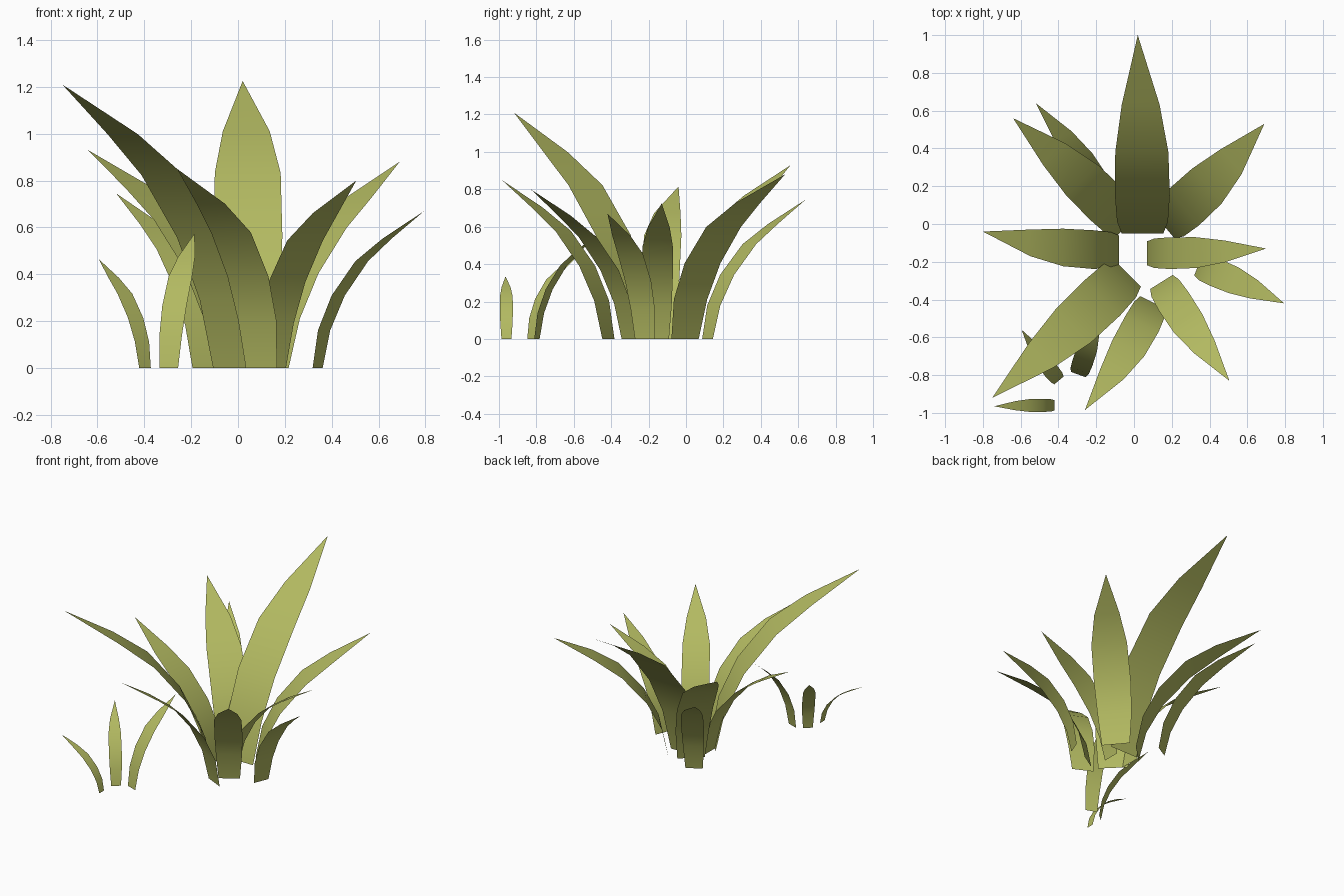
import bpy, math
from mathutils import Vector

if "Cube" in bpy.data.objects:
    bpy.data.objects.remove(bpy.data.objects["Cube"])

green = bpy.data.materials.new("leaf_green")
green.diffuse_color = (0.45, 0.49, 0.12, 1)
green.use_nodes = True
green.node_tree.nodes["Principled BSDF"].inputs["Base Color"].default_value = green.diffuse_color

# shared leaf outline: (fraction of reach, fraction of height, fraction of width)
OUTLINE = [(0, 0, .76), (.06, .24, .93), (.19, .46, 1), (.41, .68, .97), (.65, .825, .69), (1, 1, 0)]


def leaf(name, base, tip, height, width, yaw):
    """Flat strip that rises from base, arches over and ends in a point at tip."""
    a = math.radians(yaw)
    fwd = Vector((math.cos(a), math.sin(a), 0))
    side = Vector((math.sin(a), -math.cos(a), 0))
    b = Vector((*base, 0))
    d = Vector((*tip, 0)) - b
    reach, drift = d.dot(fwd), d.dot(side)
    verts, faces = [], []
    for r, z, w in OUTLINE:
        c = b + fwd * reach * r + side * drift * r ** 2.2 + Vector((0, 0, height * z))
        if w:
            verts += [c - side * width * w / 2, c + side * width * w / 2]
        else:
            verts.append(c)
    n = len(OUTLINE) - 2
    for i in range(n):
        j = 2 * i
        faces.append((j, j + 1, j + 3, j + 2))
    faces.append((2 * n, 2 * n + 1, 2 * n + 2))
    me = bpy.data.meshes.new(name)
    me.from_pydata(verts, [], faces)
    me.materials.append(green)
    me.shade_smooth()
    ob = bpy.data.objects.new(name, me)
    bpy.context.collection.objects.link(ob)


# main rosette
leaf("leaf_back", (.045, -.05), (.02, 1.0), 1.225, .29, 90)
leaf("leaf_left", (-.08, -.138), (-.8, -.04), .815, .205, 180)
leaf("leaf_right", (.07, -.155), (.7, -.13), .725, .168, 0)
leaf("leaf_back_right", (.155, -.005), (.69, .53), .88, .25, 40)
leaf("leaf_front_right", (.145, -.307), (.505, -.83), .80, .185, -58)
leaf("leaf_front", (.1, -.415), (-.26, -.985), .85, .195, -116)
leaf("leaf_front_left", (-.035, -.26), (-.75, -.92), 1.21, .265, 225)
leaf("leaf_back_left", (-.035, -.008), (-.64, .56), .93, .24, 134)

# outer smaller leaves
leaf("leaf_outer_back", (-.145, .115), (-.52, .64), .745, .15, 120)
leaf("leaf_outer_right", (.34, -.22), (.795, -.42), .67, .15, -22)

# small separate shoot
leaf("shoot_left", (-.42, -.96), (-.74, -.965), .335, .07, 180)
leaf("shoot_back_left", (-.397, -.828), (-.595, -.56), .465, .085, 130)
leaf("shoot_back", (-.295, -.797), (-.185, -.45), .575, .11, 70)
